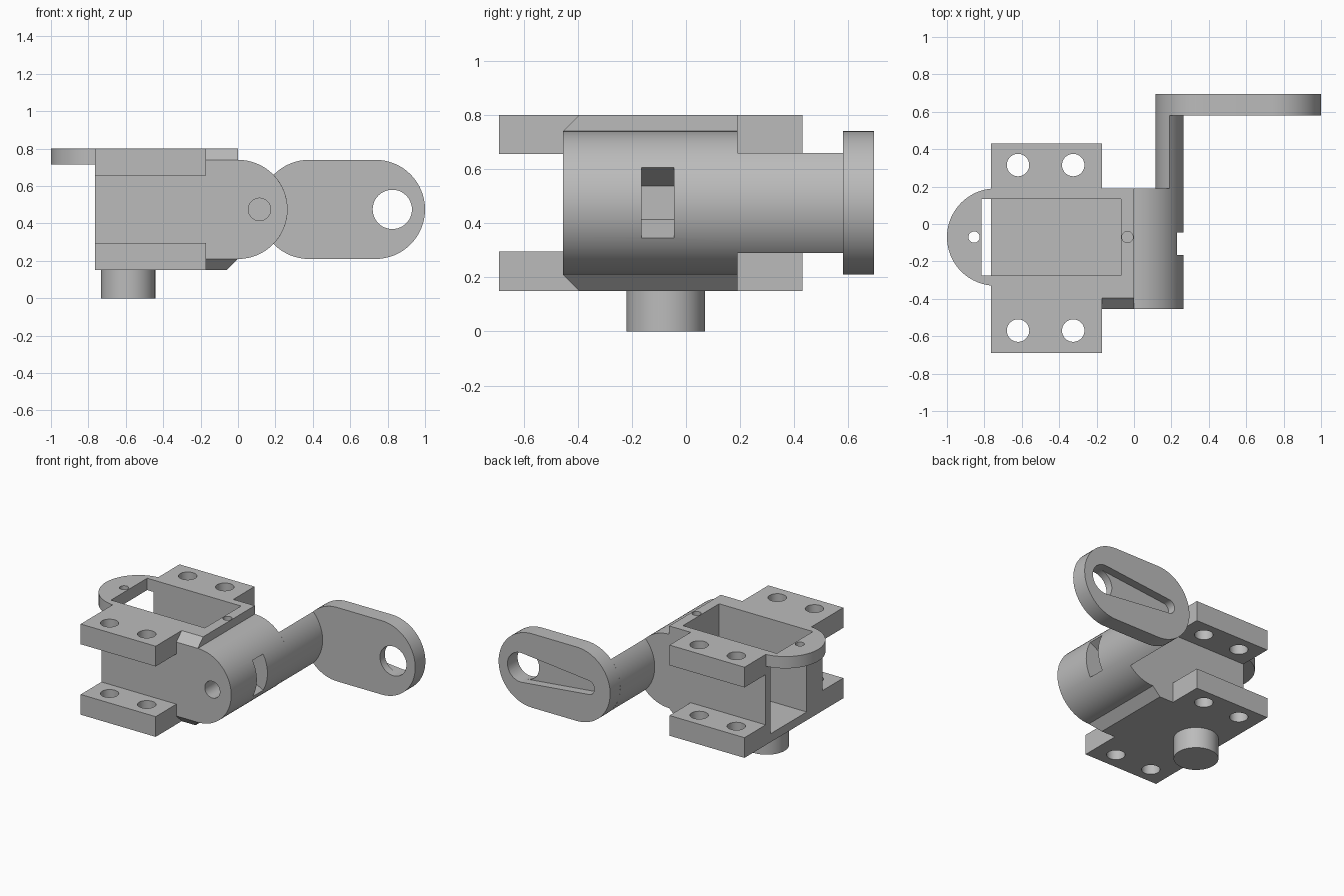
import bpy, bmesh, math
from mathutils import Vector

if "Cube" in bpy.data.objects:
    bpy.data.objects.remove(bpy.data.objects["Cube"])

GREY = bpy.data.materials.new("plain_grey")
GREY.use_nodes = True
COLOUR = (0.5, 0.5, 0.5, 1)
GREY.diffuse_color = COLOUR
GREY.node_tree.nodes["Principled BSDF"].inputs["Base Color"].default_value = COLOUR


def prism(name, pts, axis, a, b):
    """Extrude a 2D outline along an axis from a to b."""
    place = {"x": lambda u, v, t: (t, u, v),
             "y": lambda u, v, t: (u, t, v),
             "z": lambda u, v, t: (u, v, t)}[axis]
    bm = bmesh.new()
    face = bm.faces.new([bm.verts.new(place(u, v, a)) for u, v in pts])
    ext = bmesh.ops.extrude_face_region(bm, geom=[face])
    verts = [g for g in ext["geom"] if isinstance(g, bmesh.types.BMVert)]
    bmesh.ops.translate(bm, verts=verts, vec=Vector(place(0, 0, b - a)))
    bmesh.ops.recalc_face_normals(bm, faces=bm.faces)
    mesh = bpy.data.meshes.new(name)
    bm.to_mesh(mesh)
    bm.free()
    mesh.materials.append(GREY)
    ob = bpy.data.objects.new(name, mesh)
    bpy.context.collection.objects.link(ob)
    return ob


def box(name, x0, x1, y0, y1, z0, z1):
    return prism(name, [(x0, y0), (x1, y0), (x1, y1), (x0, y1)], "z", z0, z1)


def arc(cx, cy, r, start, end, n=32):
    return [(cx + r * math.cos(math.radians(start + (end - start) * i / n)),
             cy + r * math.sin(math.radians(start + (end - start) * i / n)))
            for i in range(n + 1)]


def circle(cx, cy, r, n=48):
    return arc(cx, cy, r, 0, 360, n)[:-1]


def combine(target, other, operation):
    """Apply a boolean and discard the second object."""
    bpy.context.view_layer.objects.active = target
    mod = target.modifiers.new("combine", "BOOLEAN")
    mod.operation, mod.solver, mod.object = operation, "EXACT", other
    bpy.ops.object.modifier_apply(modifier=mod.name)
    bpy.data.objects.remove(other)


def smooth(ob):
    bpy.ops.object.select_all(action="DESELECT")
    ob.select_set(True)
    bpy.context.view_layer.objects.active = ob
    bpy.ops.object.shade_smooth_by_angle(angle=math.radians(25))


LEFT, NECK, FRONT, BACK = -0.765, -0.17, -0.455, 0.19
BASE, TOP, AXIS_Z, R, MID = 0.15, 0.80, 0.475, 0.265, -0.07

# Neck with chamfered front edges and a bevelled lower end
neck = prism("neck", [(FRONT, 0.21), (-0.395, BASE), (BACK, BASE), (BACK, TOP),
                      (-0.395, TOP), (FRONT, 0.74)], "x", -0.3, 0)
combine(neck, prism("neck_cutter", [(0, 0.21), (-0.08, 0.13), (0.1, 0.13), (0.1, 0.21)],
                    "y", -1, 1), "DIFFERENCE")

# Housing block, flanges, rounded tab and hinge barrel
body = box("housing", LEFT, NECK, FRONT, BACK, BASE, TOP)
tab_outline = arc(-0.74, MID, 0.26, 90, 270) + [(-0.6, MID - 0.26), (-0.6, MID + 0.26)]
barrel_outline = arc(0, AXIS_Z, R, -90, 90) + [(-0.3, AXIS_Z + R), (-0.3, AXIS_Z - R)]
for part in (box("upper_flange", LEFT, NECK, -0.69, 0.43, 0.655, TOP),
             box("lower_flange", LEFT, NECK, -0.69, 0.43, BASE, 0.295),
             neck,
             prism("tab", tab_outline, "z", 0.715, TOP),
             prism("barrel", barrel_outline, "y", FRONT, BACK)):
    combine(body, part, "UNION")

# Open pocket, radial barrel notch and drilled holes
notch = [(0.11, AXIS_Z - 0.062), (0.4, AXIS_Z - 0.226),
         (0.4, AXIS_Z + 0.226), (0.11, AXIS_Z + 0.062)]
cutters = [box("pocket", -0.815, -0.07, -0.275, 0.135, 0.21, 1),
           prism("notch", notch, "y", -0.165, -0.045),
           prism("pivot_hole", circle(0.115, AXIS_Z, 0.06), "y", -0.6, -0.25),
           prism("tab_hole", circle(-0.855, MID, 0.03), "z", 0.6, 1),
           prism("neck_hole", circle(-0.035, MID, 0.03), "z", 0.7, 1)]
for hx in (-0.62, -0.325):
    for hy in (0.315, -0.57):
        cutters.append(prism("bolt_hole", circle(hx, hy, 0.06), "z", 0, 1))
for cutter in cutters:
    combine(body, cutter, "DIFFERENCE")
smooth(body)

# Round stud under the housing
smooth(prism("bottom_stud", circle(-0.587, -0.075, 0.145), "z", 0, BASE))

# Lens-section arm, the overlap of barrel and plate ends
P0, P1 = 0.38, 0.735
half = math.degrees(math.acos(P0 / 2 / R))
lens = arc(0, AXIS_Z, R, -half, half) + arc(P0, AXIS_Z, R, 180 - half, 180 + half)[1:-1]
smooth(prism("lever_arm", lens, "y", BACK, 0.58))

# Rounded lever plate with through hole and tapered rear recess
plate = prism("lever_plate", arc(P0, AXIS_Z, R, 90, 270) + arc(P1, AXIS_Z, R, -90, 90),
              "y", 0.58, 0.695)
HOLE_X, HOLE_R, TIP_X, TIP_R = 0.825, 0.105, 0.29, 0.05
tilt = math.degrees(math.acos((HOLE_R - TIP_R) / (HOLE_X - TIP_X)))
recess = (arc(HOLE_X, AXIS_Z, HOLE_R, tilt - 180, 180 - tilt)
          + arc(TIP_X, AXIS_Z, TIP_R, 180 - tilt, 180 + tilt))
combine(plate, prism("recess", recess, "y", 0.635, 0.8), "DIFFERENCE")
combine(plate, prism("eye_hole", circle(HOLE_X, AXIS_Z, HOLE_R), "y", 0.5, 0.8), "DIFFERENCE")
smooth(plate)
